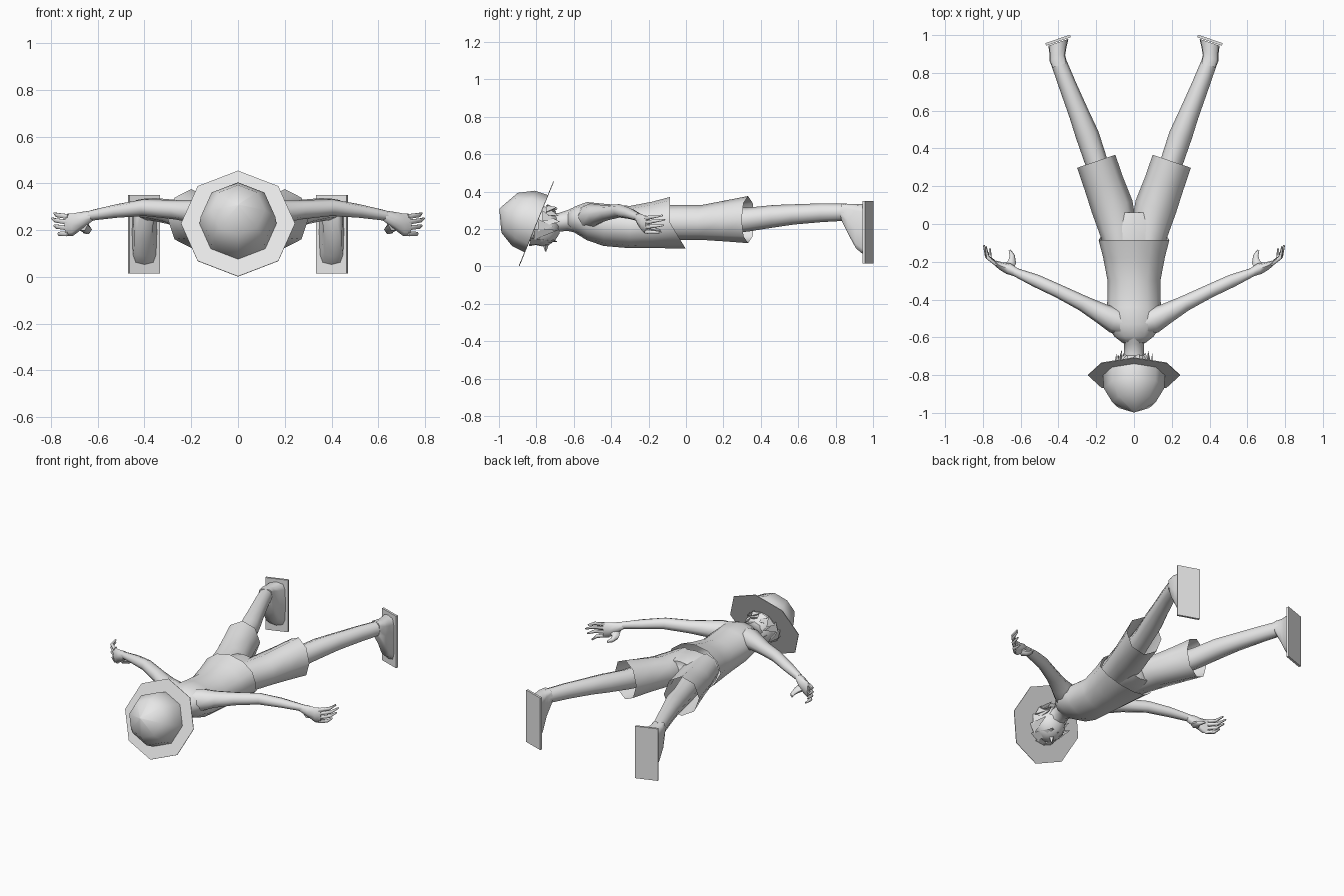
import bpy, bmesh, math, random
from mathutils import Vector, Matrix

if "Cube" in bpy.data.objects:
    bpy.data.objects.remove(bpy.data.objects["Cube"])

random.seed(4)
grey = bpy.data.materials.new("plain grey")
grey.diffuse_color = (0.8, 0.8, 0.8, 1)
grey.use_nodes = True
grey.node_tree.nodes["Principled BSDF"].inputs["Base Color"].default_value = grey.diffuse_color


def finish(name, bm, mirror=False, angle=62):
    bmesh.ops.recalc_face_normals(bm, faces=bm.faces)
    me = bpy.data.meshes.new(name)
    bm.to_mesh(me)
    bm.free()
    me.materials.append(grey)
    ob = bpy.data.objects.new(name, me)
    bpy.context.collection.objects.link(ob)
    bpy.ops.object.select_all(action='DESELECT')
    ob.select_set(True)
    bpy.context.view_layer.objects.active = ob
    bpy.ops.object.shade_smooth_by_angle(angle=math.radians(angle))
    if mirror:
        m = ob.modifiers.new("Mirror", 'MIRROR')
        m.use_mirror_merge = False
    return ob


def skin(bm, rings, caps, power=1.0):
    """Bridge rings given as (centre, u axis, v axis, sides); low power is boxier."""
    def soft(t):
        return math.copysign(abs(t) ** power, t) if abs(t) > 1e-6 else 0
    loops = []
    for c, u, v, n in rings:
        loops.append([bm.verts.new(c + u * soft(math.cos(2 * math.pi * i / n)) + v * soft(math.sin(2 * math.pi * i / n)))
                      for i in range(n)])
    for a, b in zip(loops, loops[1:]):
        for i in range(len(a)):
            j = (i + 1) % len(a)
            bm.faces.new((a[i], a[j], b[j], b[i]))
    if caps[0]:
        bm.faces.new(loops[0])
    if caps[1]:
        bm.faces.new(loops[-1])


def limb(bm, stations, n=8, caps=(True, True), facing=None, power=1.0):
    """Loft through (x, y, z, half width, half height) stations."""
    pts = [Vector(s[:3]) for s in stations]
    rings = []
    for i, s in enumerate(stations):
        d = Vector(facing) if facing else pts[min(i + 1, len(pts) - 1)] - pts[max(i - 1, 0)]
        d.z = 0
        d.normalize()
        rings.append((pts[i], Vector((d.y, -d.x, 0)) * s[3], Vector((0, 0, s[4])), n))
    skin(bm, rings, caps, power)


def make_limb(name, stations, n=8, caps=(True, True), mirror=True, facing=None, power=1.0):
    bm = bmesh.new()
    limb(bm, stations, n, caps, facing, power)
    return finish(name, bm, mirror)


# Shirt body with open flared hem that hangs longer at the front
bm = bmesh.new()
limb(bm, [
    (0, -0.63, 0.25, 0.06, 0.045), (0, -0.595, 0.25, 0.105, 0.07),
    (0, -0.53, 0.242, 0.145, 0.102), (0, -0.44, 0.222, 0.142, 0.113),
    (0, -0.3, 0.21, 0.14, 0.113), (0, -0.18, 0.222, 0.163, 0.124),
    (0, -0.085, 0.233, 0.187, 0.138)], 12, (True, False))
for v in bm.verts:
    if v.co.y > -0.1 and v.co.z < 0.233:
        v.co.y += (0.233 - v.co.z) * 0.6
finish("shirt", bm)
make_limb("neck", [
    (0, -0.74, 0.225, 0.07, 0.06), (0, -0.68, 0.235, 0.052, 0.05),
    (0, -0.635, 0.245, 0.052, 0.055), (0, -0.59, 0.25, 0.09, 0.07)], 8, mirror=False)

# Shorts and legs
make_limb("shorts_seat", [
    (0, -0.1, 0.235, 0.165, 0.09), (0, -0.02, 0.235, 0.175, 0.092),
    (0, 0.06, 0.235, 0.1, 0.082)], 12, mirror=False, power=0.8)
make_limb("shorts_leg", [
    (0.078, -0.1, 0.235, 0.085, 0.092), (0.085, -0.03, 0.235, 0.1, 0.094),
    (0.115, 0.09, 0.235, 0.112, 0.094), (0.16, 0.215, 0.243, 0.107, 0.11),
    (0.2, 0.332, 0.25, 0.107, 0.126)], 8, (True, False))
make_limb("leg", [
    (0.13, 0.12, 0.24, 0.07, 0.075), (0.2, 0.33, 0.25, 0.06, 0.064),
    (0.247, 0.47, 0.268, 0.062, 0.06), (0.29, 0.58, 0.278, 0.054, 0.054),
    (0.35, 0.73, 0.287, 0.047, 0.05), (0.4, 0.86, 0.29, 0.042, 0.046)])
make_limb("foot", [
    (0.394, 0.84, 0.29, 0.041, 0.045), (0.406, 0.88, 0.248, 0.044, 0.086),
    (0.403, 0.92, 0.21, 0.048, 0.123), (0.4, 0.962, 0.193, 0.056, 0.14)],
    12, facing=(0.326, 0.946, 0), power=0.5)
bm = bmesh.new()
bmesh.ops.create_cube(bm, size=1, matrix=Matrix.Translation((0.402, 0.973, 0.183))
                      @ Matrix.Rotation(math.radians(-19), 4, 'Z') @ Matrix.Diagonal((0.138, 0.014, 0.335, 1)))
finish("sole", bm, True, 30)

# Arms
make_limb("arm", [
    (0.03, -0.535, 0.258, 0.06, 0.07), (0.1, -0.51, 0.268, 0.07, 0.07),
    (0.17, -0.475, 0.278, 0.055, 0.052),
    (0.27, -0.42, 0.287, 0.042, 0.041), (0.4, -0.355, 0.297, 0.036, 0.036),
    (0.52, -0.3, 0.282, 0.034, 0.029), (0.635, -0.252, 0.262, 0.022, 0.022)])

# Hands: palm, four fingers and a thumb
bm = bmesh.new()
limb(bm, [(0.62, -0.258, 0.263, 0.022, 0.022), (0.665, -0.236, 0.243, 0.03, 0.036),
          (0.705, -0.222, 0.224, 0.021, 0.048), (0.735, -0.205, 0.222, 0.013, 0.048)])
for k, (x, y, z) in enumerate([(0.785, -0.125, 0.272), (0.795, -0.112, 0.25),
                               (0.785, -0.118, 0.22), (0.762, -0.13, 0.182)]):
    b = Vector((0.725, -0.215, 0.258 - 0.024 * k))
    t = Vector((x, y, z))
    m = b.lerp(t, 0.5) + Vector((0.02, -0.008, 0))
    limb(bm, [(*b, 0.011, 0.012), (*m, 0.01, 0.01), (*t, 0.005, 0.005)], 6)
limb(bm, [(0.668, -0.235, 0.222, 0.03, 0.026), (0.645, -0.2, 0.203, 0.022, 0.018),
          (0.645, -0.167, 0.196, 0.014, 0.013), (0.658, -0.138, 0.192, 0.006, 0.006)], 6)
finish("hand", bm, True)

# Head facing down, with a small nose
bm = bmesh.new()
bmesh.ops.create_uvsphere(bm, u_segments=12, v_segments=8, radius=1,
                          matrix=Matrix.Translation((0, -0.77, 0.215)) @ Matrix.Diagonal((0.095, 0.1, 0.108, 1)))
bmesh.ops.create_cone(bm, segments=4, radius1=0.018, radius2=0.003, depth=0.04, cap_ends=True,
                      matrix=Matrix.Translation((0, -0.75, 0.1)) @ Matrix.Rotation(math.pi, 4, 'X'))
finish("head", bm)

# Ragged hair locks below the brim, longer toward the face
bm = bmesh.new()
for row, (y0, r0, count) in enumerate([(-0.79, 0.108, 13), (-0.775, 0.09, 10)]):
    for i in range(count):
        a = 2 * math.pi * (i + 0.5 * row) / count
        out = Vector((math.cos(a), 0, math.sin(a)))
        side = Vector((-out.z, 0, out.x))
        base = Vector((0, y0 + 0.05 * out.z, 0.22)) + out * r0
        reach = (0.095 - 0.05 * out.z) * random.uniform(0.75, 1.15)
        tip = base + Vector((0, reach, 0)) \
            + out * random.uniform(-0.03, 0.005) + side * random.uniform(-0.03, 0.03)
        ring = [bm.verts.new(base + side * 0.033), bm.verts.new(base - side * 0.033),
                bm.verts.new(base - out * 0.03), bm.verts.new(tip)]
        for f in ((0, 1, 2), (0, 1, 3), (1, 2, 3), (2, 0, 3)):
            bm.faces.new([ring[k] for k in f])
finish("hair", bm, angle=25)

# Tilted eight-sided hat: crown and thin brim
axis, up = Vector((0, -0.926, 0.378)), Vector((0, 0.378, 0.926))
centre, across = Vector((0, -0.8, 0.228)), Vector((1, 0, 0))


def hat_part(name, profile, caps, angle):
    part = bmesh.new()
    skin(part, [(centre + axis * h, across * r, up * r, 8) for h, r in profile], caps)
    finish(name, part, angle=angle)


hat_part("hat_crown", [(0, 0.165), (0.075, 0.16), (0.155, 0.115), (0.212, 0.004)], (False, True), 60)
hat_part("hat_brim", [(-0.002, 0.244), (0.002, 0.244)], (True, True), 30)
